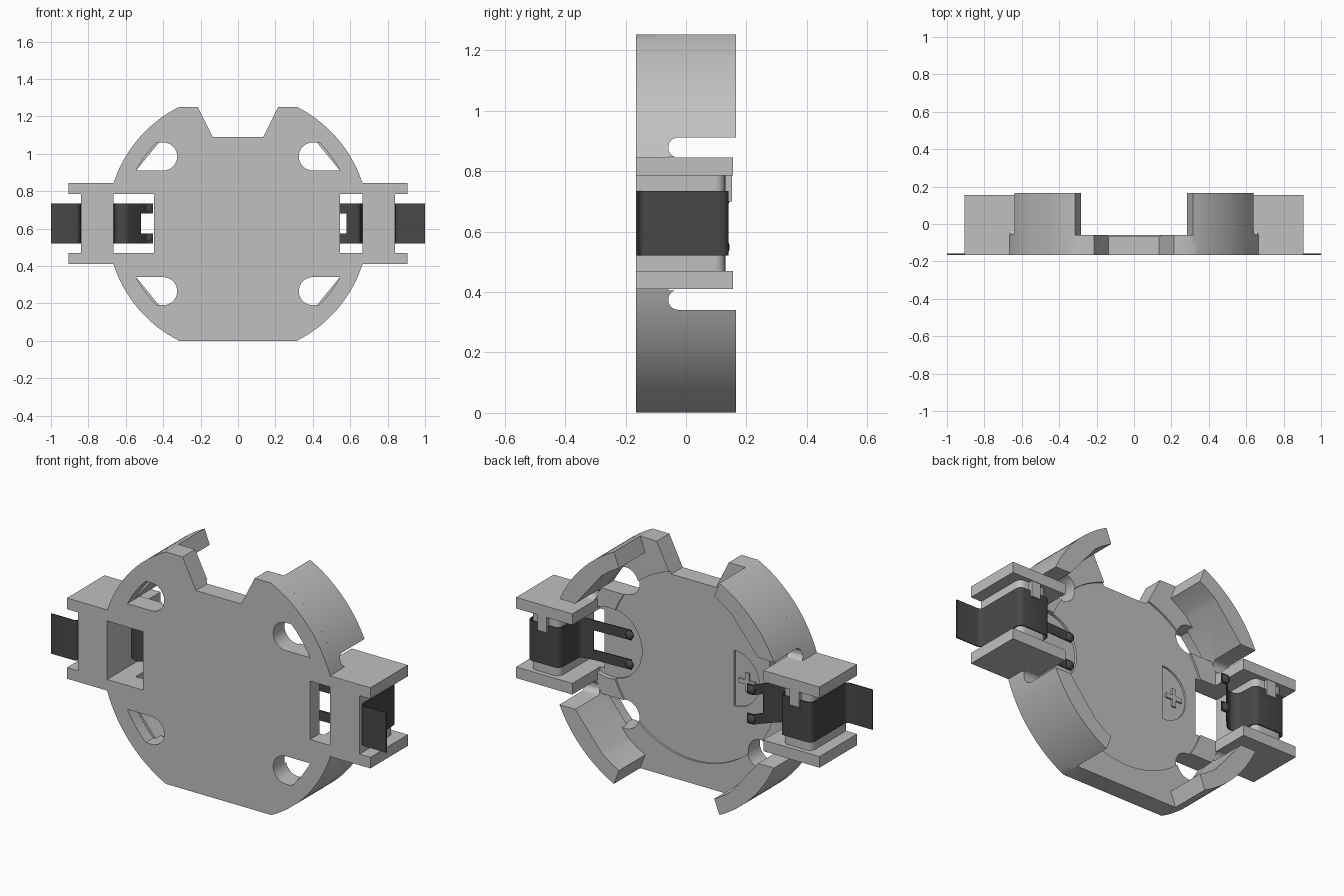
import bpy, bmesh, math
from mathutils import Vector

if "Cube" in bpy.data.objects:
    bpy.data.objects.remove(bpy.data.objects["Cube"], do_unlink=True)

ZC = 0.626                       # height of the disc centre
R_OUT, R_IN = 0.70, 0.615        # wall radii
FRONT, FLOOR, RECESS, RIM = -0.165, -0.058, -0.068, 0.165


def material(name, value):
    m = bpy.data.materials.new(name)
    m.use_nodes = True
    col = (value, value, value, 1)
    m.diffuse_color = col
    m.node_tree.nodes["Principled BSDF"].inputs["Base Color"].default_value = col
    return m


GREY = material("light grey plastic", 0.53)
DARK = material("dark metal", 0.065)


def finish(name, bm, mat):
    bmesh.ops.recalc_face_normals(bm, faces=bm.faces)
    me = bpy.data.meshes.new(name)
    bm.to_mesh(me)
    bm.free()
    ob = bpy.data.objects.new(name, me)
    bpy.context.collection.objects.link(ob)
    me.materials.append(mat)
    return ob


def prism(name, pts, axis, lo, hi, mat=GREY):
    """Extrude a profile: axis 'y' takes (x, z), axis 'z' takes (x, y), axis 'x' takes (y, z)."""
    place = {"y": lambda a, b, h: (a, h, b), "z": lambda a, b, h: (a, b, h),
             "x": lambda a, b, h: (h, a, b)}[axis]
    bm = bmesh.new()
    bottom = [bm.verts.new(place(a, b, lo)) for a, b in pts]
    top = [bm.verts.new(place(a, b, hi)) for a, b in pts]
    bm.faces.new(bottom)
    bm.faces.new(top[::-1])
    n = len(pts)
    for i in range(n):
        j = (i + 1) % n
        bm.faces.new((bottom[i], bottom[j], top[j], top[i]))
    return finish(name, bm, mat)


def arc(cx, cz, r, a0, a1, n):
    return [(cx + r * math.cos(math.radians(a0 + (a1 - a0) * i / n)),
             cz + r * math.sin(math.radians(a0 + (a1 - a0) * i / n))) for i in range(n + 1)]


def rect(x0, x1, z0, z1):
    return [(x0, z0), (x1, z0), (x1, z1), (x0, z1)]


def mirrored(pts, sx, sz):
    return [(sx * a, ZC + sz * b) for a, b in pts]


def apply(ob, mod):
    bpy.context.view_layer.objects.active = ob
    bpy.ops.object.modifier_apply(modifier=mod.name)


def cut(ob, cutter):
    mod = ob.modifiers.new("cut", "BOOLEAN")
    mod.operation, mod.solver, mod.object = "DIFFERENCE", "EXACT", cutter
    cutter.hide_render = True
    apply(ob, mod)
    bpy.data.objects.remove(cutter, do_unlink=True)


def smooth(ob):
    bpy.ops.object.select_all(action="DESELECT")
    ob.select_set(True)
    bpy.context.view_layer.objects.active = ob
    bpy.ops.object.shade_smooth_by_angle(angle=math.radians(30))


# Base disc: round sides, flat top and bottom, tapered notch at the top
END = 63.3
right = arc(0, 0, R_OUT, -END, END, 48)
notch = [(0.215, 0.625), (0.135, 0.465), (-0.135, 0.465), (-0.215, 0.625)]
left = [(-a, b) for a, b in reversed(right)]
base = prism("base_plate", mirrored(right + notch + left, 1, 1), "y", FRONT, FLOOR)

# Shallow round recess, contact recess and polarity pocket in the floor
cut(base, prism("cutter", arc(0, ZC, 0.50, 0, 356.25, 95), "y", RECESS, 0.3))
cut(base, prism("cutter", arc(0.50, ZC, 0.19, 0, 352.5, 47), "y", -0.082, 0.3))
cut(base, prism("cutter", arc(-0.24, ZC + 0.005, 0.15, 90, 270, 24), "y", -0.078, 0.3))

# Teardrop holes by the walls, then the two contact windows
hole = (arc(0, 0, R_IN, 27.6, 45, 8) + arc(0.40, 0.36, 0.075, 90, 270, 16))
for sx in (1, -1):
    for sz in (1, -1):
        cut(base, prism("cutter", mirrored(hole, sx, sz), "y", -0.3, 0.3))
cut(base, prism("cutter", rect(0.545, 0.665, 0.47, 0.785), "y", -0.3, 0.3))
cut(base, prism("cutter", rect(-0.67, -0.45, 0.47, 0.785), "y", -0.3, 0.3))
smooth(base)

# Plus mark standing in the pocket
plus = [(0.05, 0.012), (0.012, 0.012), (0.012, 0.05), (-0.012, 0.05), (-0.012, 0.012),
        (-0.05, 0.012), (-0.05, -0.012), (-0.012, -0.012), (-0.012, -0.05),
        (0.012, -0.05), (0.012, -0.012), (0.05, -0.012)]
prism("polarity_mark", [(a - 0.315, b + ZC) for a, b in plus], "y", -0.079, RECESS)

# Four curved walls with a flat inner pad, each undercut by a round-ended slot
wall = arc(0, 0, R_OUT, 18.4, END, 24) + arc(0, 0, R_IN, 62.5, 51, 6) + arc(0, 0, R_IN, 27.6, 21, 4)
slot = [(0.3, 0.285), (0.3, 0.219)] + arc(-0.026, 0.252, 0.033, 270, 90, 12)
for sx, side in ((1, "left"), (-1, "right")):
    for sz, level in ((1, "upper"), (-1, "lower")):
        w = prism(f"{level}_{side}_wall", mirrored(wall, sx, sz), "y", -0.10, RIM)
        c = prism("cutter", [(a, ZC + sz * b) for a, b in slot], "x",
                  min(sx * 0.4, sx * 0.8), max(sx * 0.4, sx * 0.8))
        cut(w, c)
        smooth(w)

# Contact housings: two side plates, a rounded post and a retaining nub
post = rect(0.665, 0.84, FRONT, 0.09)[:2] + arc(0.805, 0.095, 0.035, 0, 90, 6) \
    + arc(0.70, 0.095, 0.035, 90, 180, 6)
for sx, side in ((1, "left"), (-1, "right")):
    def xs(pts):
        return [(sx * a, b) for a, b in pts]
    prism(f"{side}_upper_plate", xs(rect(0.57, 0.905, 0.785, 0.845)), "y", FRONT, 0.155)
    prism(f"{side}_lower_plate", xs(rect(0.57, 0.905, 0.41, 0.47)), "y", FRONT, 0.155)
    smooth(prism(f"{side}_post", xs(post), "z", 0.465, 0.79))
    prism(f"{side}_nub", xs(rect(0.725, 0.78, 0.70, 0.79)), "y", 0.10, 0.152)


def ribbon(name, path, z0, z1, bend=0.025):
    """Thin bent metal strip following an (x, y) path."""
    bm = bmesh.new()
    lo = [bm.verts.new((x, y, z0)) for x, y in path]
    hi = [bm.verts.new((x, y, z1)) for x, y in path]
    for i in range(len(path) - 1):
        bm.faces.new((lo[i], lo[i + 1], hi[i + 1], hi[i]))
    ob = finish(name, bm, DARK)
    if len(path) > 2:
        bev = ob.modifiers.new("bend", "BEVEL")
        bev.width, bev.segments, bev.limit_method = bend, 4, "ANGLE"
        bev.angle_limit = math.radians(20)
        apply(ob, bev)
    sol = ob.modifiers.new("thickness", "SOLIDIFY")
    sol.thickness, sol.offset = 0.006, 0
    apply(ob, sol)
    smooth(ob)


def bump(name, x, y, z):
    bm = bmesh.new()
    bmesh.ops.create_uvsphere(bm, u_segments=16, v_segments=8, radius=0.024)
    bmesh.ops.scale(bm, vec=(1, 0.6, 1), verts=bm.verts)
    bmesh.ops.translate(bm, vec=Vector((x, y, z)), verts=bm.verts)
    smooth(finish(name, bm, DARK))


# Spring contacts: foot, wrap over the post, and a pair of prongs with bumps
over = [(1.0, -0.162), (0.845, -0.162), (0.845, 0.138), (0.66, 0.138)]
ribbon("left_contact", over + [(0.655, -0.035), (0.58, -0.042)], 0.52, 0.735)
ribbon("right_contact", [(-x, y) for x, y in over] + [(-0.655, 0.02), (-0.60, 0.0), (-0.52, 0.085)],
       0.52, 0.735)
prongs = {"left": [(0.582, -0.042), (0.36, -0.052)],
          "right": [(-0.522, 0.083), (-0.49, 0.125), (-0.455, 0.125)]}
tips = {"left": (0.37, -0.047), "right": (-0.48, 0.130)}
for side in prongs:
    for level, z in (("upper", 0.707), ("lower", 0.548)):
        ribbon(f"{side}_{level}_prong", prongs[side], z - 0.027, z + 0.027, 0.01)
        bump(f"{side}_{level}_bump", *tips[side], z)
